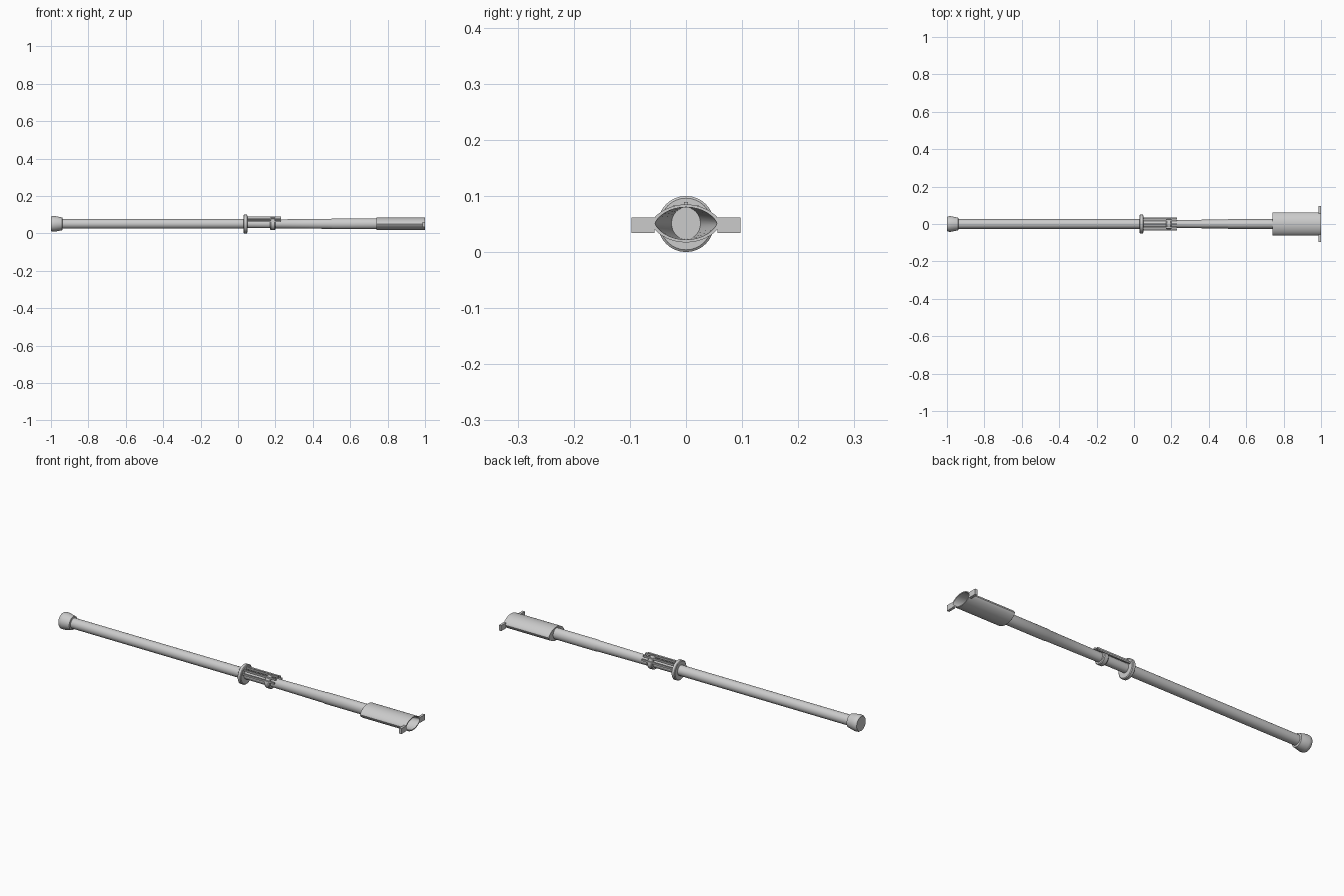
import bpy, bmesh, math

if "Cube" in bpy.data.objects:
    bpy.data.objects.remove(bpy.data.objects["Cube"])

ZC = 0.051  # height of the long axis
TAU = 2 * math.pi


def finish(name, bm, smooth=True):
    bmesh.ops.remove_doubles(bm, verts=bm.verts, dist=1e-6)
    bmesh.ops.recalc_face_normals(bm, faces=bm.faces)
    me = bpy.data.meshes.new(name)
    bm.to_mesh(me)
    bm.free()
    ob = bpy.data.objects.new(name, me)
    bpy.context.collection.objects.link(ob)
    if smooth:
        bpy.ops.object.select_all(action='DESELECT')
        ob.select_set(True)
        bpy.context.view_layer.objects.active = ob
        bpy.ops.object.shade_smooth_by_angle(angle=math.radians(35))
    return ob


def loft(name, sections, cap_start=True, cap_end=True):
    """Skin a list of closed sections (lists of points)."""
    bm = bmesh.new()
    rings = [[bm.verts.new(p) for p in s] for s in sections]
    n = len(rings[0])
    for a, b in zip(rings, rings[1:]):
        for i in range(n):
            j = (i + 1) % n
            bm.faces.new((a[i], a[j], b[j], b[i]))
    if cap_start:
        bm.faces.new(rings[0])
    if cap_end:
        bm.faces.new(rings[-1])
    return finish(name, bm)


def ellipse(x, ry, rz, n=32, zc=ZC):
    return [(x, ry * math.cos(TAU * i / n), zc + rz * math.sin(TAU * i / n))
            for i in range(n)]


def lathe(name, profile, zc=ZC):
    return loft(name, [ellipse(x, r, r, zc=zc) for x, r in profile])


def lens(x, ry, rz, n=32):
    """Pointed oval section, blunted at the sides."""
    pts = []
    for i in range(n):
        t = TAU * i / n
        c, s = math.cos(t), math.sin(t)
        pts.append((x, ry * c, ZC + rz * math.copysign(abs(s) ** 1.35, s)))
    return pts


def box(name, x0, x1, y0, y1, z0, z1):
    return loft(name, [[(x, y0, z0), (x, y1, z0), (x, y1, z1), (x, y0, z1)]
                       for x in (x0, x1)])


# Lower pole and flared rubber foot
lathe("lower_pole", [(-0.97, 0.026), (0.05, 0.026)])
lathe("end_cap", [(-1.0, 0.037), (-0.994, 0.041), (-0.98, 0.042),
                  (-0.955, 0.037), (-0.94, 0.034), (-0.938, 0.026)])

# Upper pole, slightly thicker toward the socket
loft("upper_pole", [ellipse(0.04, 0.022, 0.023), ellipse(0.23, 0.022, 0.024),
                    ellipse(0.5, 0.0235, 0.027), ellipse(0.505, 0.026, 0.0285),
                    ellipse(0.80, 0.026, 0.0285)])

# Locking collar with clip ring and finger bars over the upper half
lathe("collar", [(0.03, 0.046), (0.033, 0.05), (0.047, 0.05), (0.05, 0.046)], zc=0.05)
lathe("clip_ring", [(0.172, 0.031), (0.176, 0.034), (0.196, 0.034), (0.2, 0.031)])
for k, deg in enumerate((22, 56, 90, 124, 158)):
    y = 0.034 * math.cos(math.radians(deg))
    z = ZC + 0.034 * math.sin(math.radians(deg))
    box(f"finger_bar_{k + 1}", 0.045, 0.23, y - 0.004, y + 0.004, z - 0.004, z + 0.004)

# Hollow lens-shaped socket: outer shell, rim, tapering bore
loft("socket", [ellipse(0.74, 0.024, 0.024), lens(0.74, 0.062, 0.034),
                lens(0.999, 0.062, 0.034), lens(0.999, 0.055, 0.029),
                ellipse(0.80, 0.0258, 0.0285)],
     cap_start=False, cap_end=False)

# Side tabs at the mouth
for side, s in (("left", -1), ("right", 1)):
    y0, y1 = sorted((s * 0.0565, s * 0.097))
    box(f"mouth_tab_{side}", 0.987, 1.0, y0, y1, 0.034, 0.062)
